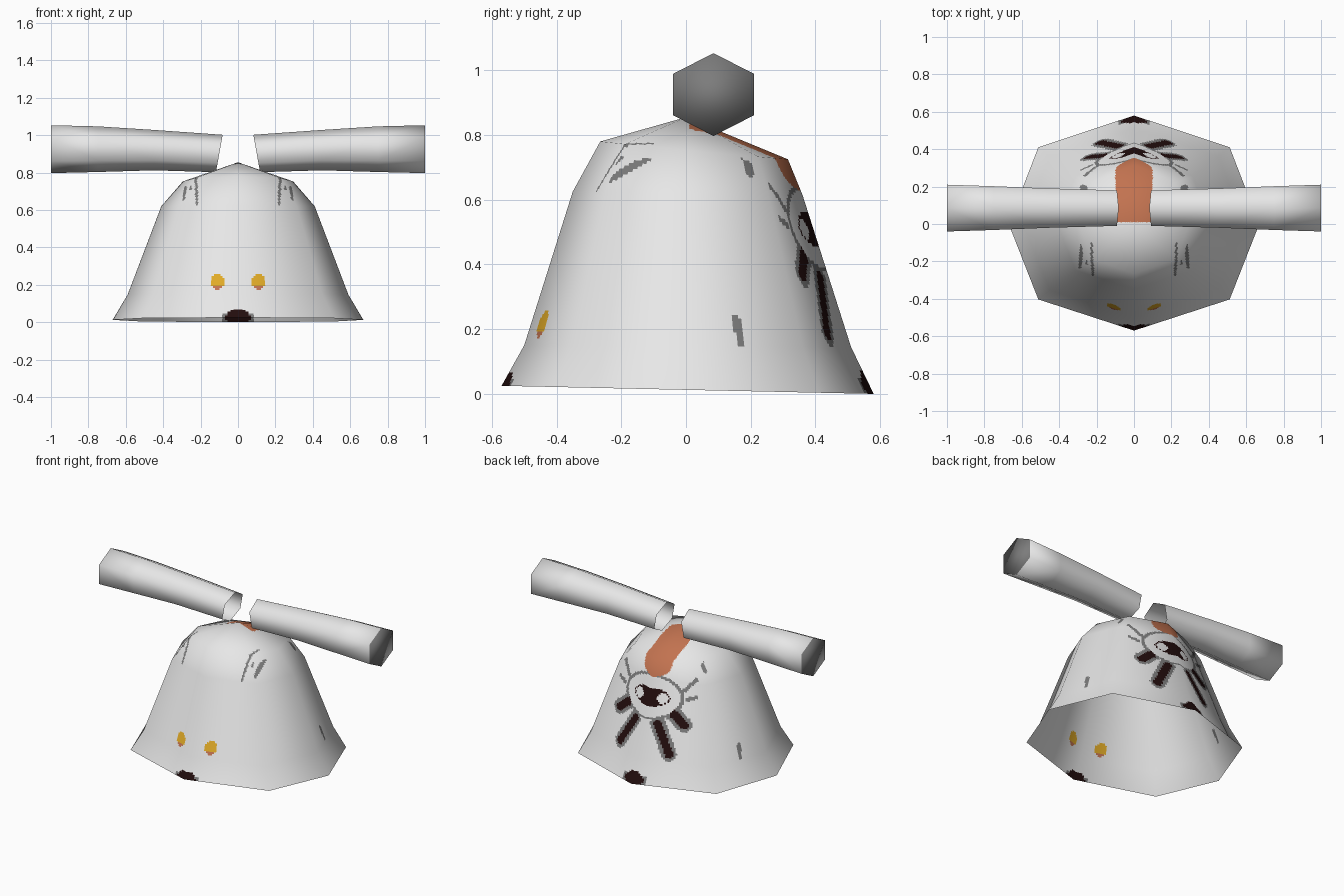
import bpy, bmesh, math
from mathutils import Vector

cube = bpy.data.objects.get("Cube")
if cube:
    bpy.data.objects.remove(cube, do_unlink=True)


def make_material(name, colour):
    mat = bpy.data.materials.new(name)
    mat.use_nodes = True
    mat.diffuse_color = (*colour, 1)
    mat.node_tree.nodes["Principled BSDF"].inputs["Base Color"].default_value = (*colour, 1)
    return mat


materials = [
    make_material("white_cloth", (0.8, 0.8, 0.8)),
    make_material("grey_print", (0.2, 0.2, 0.2)),
    make_material("dark_print", (0.016, 0.004, 0.004)),
    make_material("rust_orange", (0.54, 0.17, 0.08)),
    make_material("yellow", (0.74, 0.4, 0.02)),
]
WHITE, GREY, DARK, RUST, YELLOW = range(len(materials))


def add_object(name, mesh):
    obj = bpy.data.objects.new(name, mesh)
    bpy.context.collection.objects.link(obj)
    for mat in materials:
        mesh.materials.append(mat)
    return obj


def seg_dist(px, pz, stroke):
    """Distance from a point to a stroke (x1, z1, x2, z2)."""
    a, b, p = Vector(stroke[:2]), Vector(stroke[2:]), Vector((px, pz))
    d = b - a
    t = max(0, min(1, (p - a).dot(d) / d.length_squared))
    return (p - a - d * t).length


def ellipse(x, z, cx, cz, rx, rz):
    return math.hypot((x - cx) / rx, (z - cz) / rz)


# Print on the back: a round face with limbs, drawn in x and z
LIMBS = [(0.08, 0.36, 0.18, 0.19), (0.16, 0.43, 0.24, 0.37)]
WISPS = [(0.2, 0.57, 0.26, 0.64), (0.23, 0.52, 0.28, 0.54)]
# Creases on the front, and on the sides in y and z
FRONT_CREASES = [(0.22, 0.63, 0.225, 0.77), (0.29, 0.66, 0.28, 0.72)]
SIDE_CREASES = [(0.155, 0.23, 0.17, 0.16), (-0.22, 0.72, -0.18, 0.76), (0.2, 0.68, 0.17, 0.77)]


def back_colour(ax, z):
    if ellipse(ax, z, 0.085, 0.51, 0.035, 0.03) < 1:
        return WHITE
    if ellipse(ax, z, 0, 0.51, 0.13, 0.055) < 1:
        return DARK
    face = ellipse(ax, z, 0, 0.51, 0.19, 0.12)
    if face < 1:
        return WHITE
    limb = min(seg_dist(ax, z, s) for s in LIMBS)
    if limb < 0.024:
        return DARK
    if limb < 0.045 or face < 1.12:
        return GREY
    if min(seg_dist(ax, z, s) for s in WISPS) < 0.012:
        return GREY
    return WHITE


def front_colour(ax, z):
    if ellipse(ax, z, 0.11, 0.215, 0.037, 0.04) < 1:
        return YELLOW if z > 0.195 else RUST
    if min(seg_dist(ax, z, s) for s in FRONT_CREASES) < 0.007:
        return GREY
    return WHITE


def body_colour(p):
    ax = abs(p.x)
    # Spots on the hem, front and back
    hem = ellipse(ax, p.z, 0, 0.02, 0.065, 0.05)
    if hem < 1:
        return DARK
    if hem < 1.3 and p.z < 0.05:
        return GREY
    # Hair patch from the neck down the back
    if p.y > 0.01 and (ax < 0.1 and p.z > 0.7 or ellipse(ax, p.z, 0, 0.7, 0.1, 0.07) < 1):
        return RUST
    if ax > 0.25 and min(seg_dist(p.y, p.z, s) for s in SIDE_CREASES) < 0.012:
        return GREY
    if p.y > 0.2:
        return back_colour(ax, p.z)
    if p.y < -0.1:
        return front_colour(ax, p.z)
    return WHITE


# Coarse body rings: half width, front depth, back depth, front z, back z
RINGS = [
    (0.67, 0.57, 0.58, 0.025, 0.0),
    (0.59, 0.50, 0.51, 0.15, 0.145),
    (0.41, 0.35, 0.36, 0.625, 0.615),
    (0.295, 0.265, 0.315, 0.78, 0.725),
]
SIDES = 8


def ring_point(ring, k):
    w, front, back, zf, zb = ring
    t = 2 * math.pi * k / SIDES
    s, c = math.sin(t), -math.cos(t)
    widen = 1.08 if k % 2 else 1
    return Vector((w * s * widen, (back if c > 0 else front) * c,
                   (zf + zb) / 2 + (zb - zf) / 2 * c))


def grid_faces(rows, cols):
    """Quads between closed rows, the last row being one shared apex."""
    def idx(r, c):
        return rows * cols if r == rows else r * cols + c % cols
    return [list(dict.fromkeys((idx(r, c), idx(r, c + 1), idx(r + 1, c + 1), idx(r + 1, c))))
            for r in range(rows) for c in range(cols)]


def build_body():
    # Coarse cage gives the flat shape and the soft normals
    points = [ring_point(ring, k) for ring in RINGS for k in range(SIDES)]
    points.append(Vector((0, 0, 0.855)))
    cage = bpy.data.meshes.new("body_cage")
    cage.from_pydata(points, [], grid_faces(len(RINGS), SIDES))
    normals = [v.vector.copy() for v in cage.vertex_normals]
    bpy.data.meshes.remove(cage)

    def cage_value(data, r, k):
        return data[-1] if r == len(RINGS) else data[r * SIDES + k % SIDES]

    # Fine rows and columns so that the print can be set face by face
    across = 36
    steps = [12, 44, 16, 26]
    levels = [(r, i / n) for r, n in enumerate(steps) for i in range(n)]
    verts, soft = [], []
    for r, v in levels:
        for k in range(SIDES):
            for j in range(across):
                for data, out in ((points, verts), (normals, soft)):
                    low = cage_value(data, r, k).lerp(cage_value(data, r, k + 1), j / across)
                    high = cage_value(data, r + 1, k).lerp(cage_value(data, r + 1, k + 1), j / across)
                    out.append(low.lerp(high, v))
    verts.append(points[-1])
    soft.append(normals[-1])

    mesh = bpy.data.meshes.new("tunic_body")
    mesh.from_pydata(verts, [], grid_faces(len(levels), SIDES * across))
    obj = add_object("tunic_body", mesh)
    for poly in mesh.polygons:
        poly.use_smooth = True
        poly.material_index = body_colour(poly.center)
    mesh.normals_split_custom_set_from_vertices([n.normalized() for n in soft])
    return obj


# Sleeve sections: x, end slant, centre z, half depth, half height
SLEEVE = [
    (0.10, 0.018, 0.902, 0.095, 0.1),
    (0.45, 0, 0.92, 0.105, 0.108),
    (0.75, 0, 0.925, 0.117, 0.122),
    (1.0, 0, 0.925, 0.125, 0.128),
]


def build_sleeve(name, side):
    bm = bmesh.new()
    loops = []
    for x, slant, z, depth, height in SLEEVE:
        loop = []
        for k in range(6):
            t = math.pi * k / 3
            up = math.cos(t)
            out = math.sin(t) / math.sin(math.pi / 3)
            loop.append(bm.verts.new((side * (x - slant * up), 0.085 + depth * out, z + height * up)))
        loops.append(loop)
    for a, b in zip(loops, loops[1:]):
        for k in range(6):
            n = (k + 1) % 6
            bm.faces.new((a[k], a[n], b[n], b[k]))
    # Closed cuff end; the shoulder end stays open
    cap = bm.faces.new(loops[-1])
    cap.material_index = GREY
    bmesh.ops.recalc_face_normals(bm, faces=bm.faces)
    bm.normal_update()
    if cap.normal.x * side < 0:
        bmesh.ops.reverse_faces(bm, faces=bm.faces)
    for f in bm.faces:
        f.smooth = True
    mesh = bpy.data.meshes.new(name)
    bm.to_mesh(mesh)
    bm.free()
    return add_object(name, mesh)


build_body()
build_sleeve("left_sleeve", 1)
build_sleeve("right_sleeve", -1)
